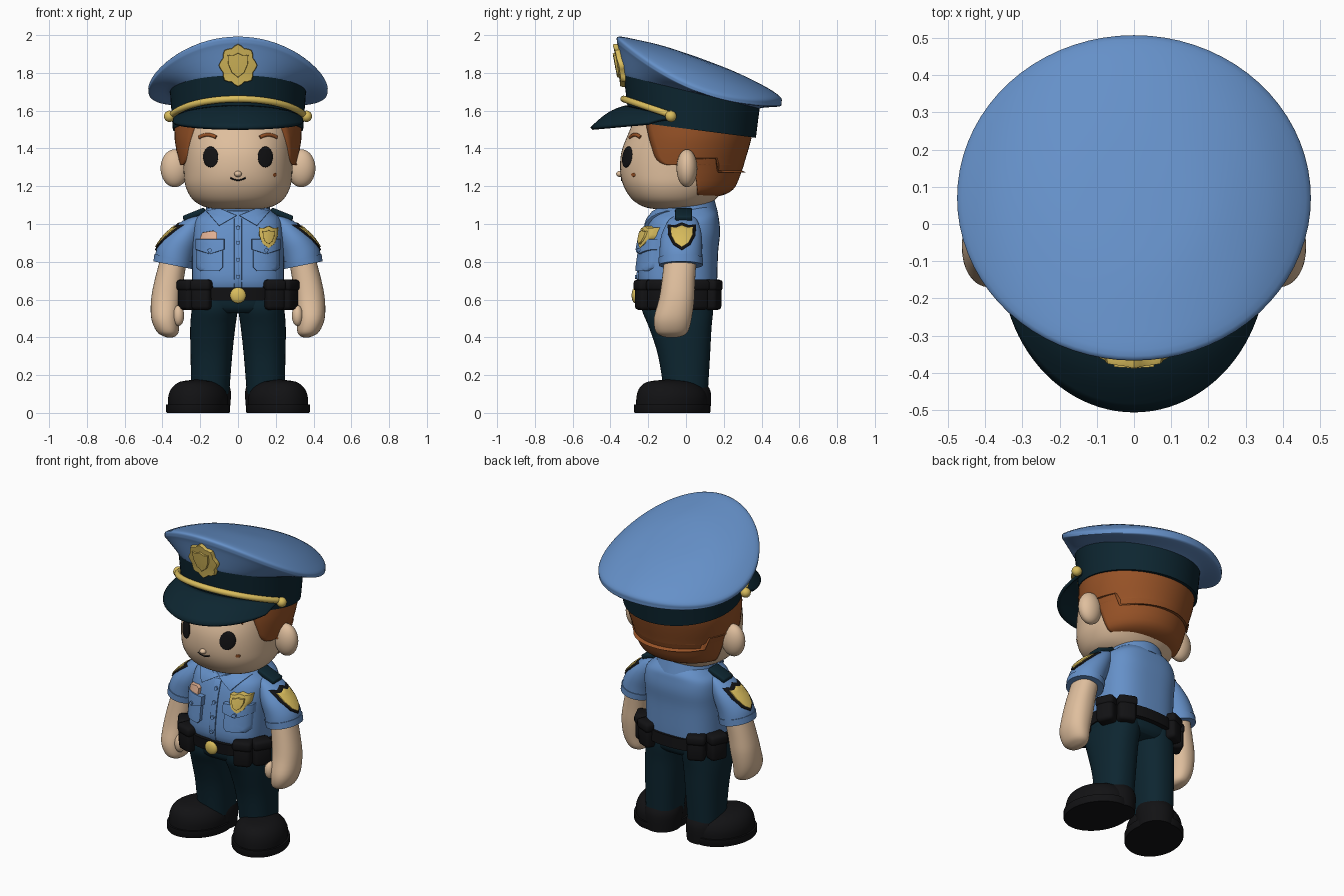
import bpy, bmesh, math
from mathutils import Vector, Matrix
from mathutils.bvhtree import BVHTree

if "Cube" in bpy.data.objects:
    bpy.data.objects.remove(bpy.data.objects["Cube"])


def mat(name, r, g, b):
    m = bpy.data.materials.new(name)
    m.diffuse_color = (r, g, b, 1)
    m.use_nodes = True
    m.node_tree.nodes["Principled BSDF"].inputs["Base Color"].default_value = m.diffuse_color
    return m


BLUE = mat("shirt blue", 0.13, 0.28, 0.58)
NAVY = mat("dark navy", 0.004, 0.019, 0.03)
SKIN = mat("skin", 0.74, 0.52, 0.34)
HAIR = mat("hair brown", 0.31, 0.085, 0.02)
GOLD = mat("gold", 0.70, 0.51, 0.11)
BLACK = mat("black", 0.006, 0.006, 0.007)
PEACH = mat("peach tag", 0.78, 0.45, 0.30)


def finish(bm, name, m, angle=50):
    bmesh.ops.recalc_face_normals(bm, faces=bm.faces[:])
    me = bpy.data.meshes.new(name)
    bm.to_mesh(me)
    bm.free()
    me.materials.append(m)
    me.shade_smooth()
    me.set_sharp_from_angle(angle=math.radians(angle))
    ob = bpy.data.objects.new(name, me)
    bpy.context.collection.objects.link(ob)
    return ob


def smooth_rings(rings, sub):
    """Catmull-Rom interpolation between a few key rings."""
    R = [tuple(r) + (0,) * (8 - len(r)) for r in rings]
    out = []
    for i in range(len(R) - 1):
        a, b, c, d = R[max(i - 1, 0)], R[i], R[i + 1], R[min(i + 2, len(R) - 1)]
        for k in range(sub):
            t = k / sub
            out.append([0.5 * (2 * q + (s - p) * t + (2 * p - 5 * q + 4 * s - w) * t * t
                               + (3 * q - p - 3 * s + w) * t ** 3) for p, q, s, w in zip(a, b, c, d)])
    return out + [R[-1]]


def skin_rows(bm, rows, closed=True):
    for a, b in zip(rows, rows[1:]):
        for i in range(len(a) if closed else len(a) - 1):
            j = (i + 1) % len(a)
            bm.faces.new((a[i], a[j], b[j], b[i]))


def loft(name, rings, m, sub=4, n=48, e=2.0, s=1, turn=None):
    """Stack of rings (z, cx, cy, rx, ry, slope_x, slope_y, side_sag), closed at both ends."""
    bm = bmesh.new()
    rows = []
    for z, cx, cy, rx, ry, sx, sy, sag in smooth_rings(rings, sub):
        row = []
        for i in range(n):
            t = 2 * math.pi * i / n
            c, d = math.cos(t), math.sin(t)
            dx = rx * math.copysign(abs(c) ** (2 / e), c)
            dy = ry * math.copysign(abs(d) ** (2 / e), d)
            row.append(bm.verts.new((s * (cx + dx), cy + dy, z + sx * dx + sy * dy - sag * c * c)))
        rows.append(row)
    skin_rows(bm, rows)
    bm.faces.new(rows[0])
    bm.faces.new(rows[-1])
    if turn:
        bm.transform(turn)
    return finish(bm, name, m)


def ball(name, c, r, m):
    bm = bmesh.new()
    bmesh.ops.create_uvsphere(bm, u_segments=28, v_segments=18, radius=1,
                              matrix=Matrix.Translation(c) @ Matrix.Diagonal((*r, 1)))
    return finish(bm, name, m)


def box(name, c, size, m, rot=Matrix(), bevel=0.015):
    bm = bmesh.new()
    bmesh.ops.create_cube(bm, size=1, matrix=Matrix.Diagonal((*size, 1)))
    bmesh.ops.bevel(bm, geom=bm.edges[:], offset=bevel, segments=2, affect='EDGES', profile=0.5)
    bm.transform(Matrix.Translation(c) @ rot)
    return finish(bm, name, m)


def tube(name, pts, r, m):
    cu = bpy.data.curves.new(name, 'CURVE')
    cu.dimensions = '3D'
    cu.bevel_depth, cu.bevel_resolution, cu.use_fill_caps = r, 3, True
    sp = cu.splines.new('POLY')
    sp.points.add(len(pts) - 1)
    for p, q in zip(sp.points, pts):
        p.co = (*q, 1)
    cu.materials.append(m)
    bpy.context.collection.objects.link(bpy.data.objects.new(name, cu))


def tree(*obs):
    return [BVHTree.FromPolygons([v.co for v in o.data.vertices],
                                 [p.vertices for p in o.data.polygons]) for o in obs]


def hit(trees, a, b, side=0):
    """Point on the surface seen from the front (side 0) or from +x / -x."""
    o, d = (Vector((side * 2, a, b)), Vector((-side, 0, 0))) if side else (Vector((a, -2, b)), Vector((0, 1, 0)))
    hits = [h for h in (t.ray_cast(o, d) for t in trees) if h[0]]
    if hits:
        return min(hits, key=lambda h: h[3])[0]
    return trees[0].find_nearest(o + d * 1.75)[0]


def decal(name, pts, trees, m, lift=0.008, side=0):
    """Raised plate that follows the surface beneath it."""
    if len(pts) < 12:
        pts = [(p[0] + (q[0] - p[0]) * k / 5, p[1] + (q[1] - p[1]) * k / 5)
               for p, q in zip(pts, pts[1:] + pts[:1]) for k in range(5)]
    out = Vector((side, 0, 0)) if side else Vector((0, -1, 0))
    ca, cb = (sum(p[i] for p in pts) / len(pts) for i in (0, 1))
    bm = bmesh.new()
    mid = bm.verts.new(hit(trees, ca, cb, side) + out * lift)
    rows = [[bm.verts.new(hit(trees, ca + (a - ca) * k, cb + (b - cb) * k, side) + out * h) for a, b in pts]
            for k, h in ((0.35, lift), (0.7, lift), (0.97, lift), (1, lift * 0.6), (1, -0.01))]
    for i in range(len(pts)):
        bm.faces.new((mid, rows[0][i], rows[0][(i + 1) % len(pts)]))
    skin_rows(bm, rows)
    return finish(bm, name, m)


def oval(cx, cz, rx, rz, wave=0, n=32):
    return [(cx + rx * (1 + wave * math.cos(8 * t)) * math.sin(t), cz + rz * (1 + wave * math.cos(8 * t)) * math.cos(t))
            for t in (2 * math.pi * i / n for i in range(n))]


def shield(cx, cz, w, h):
    return [(cx + x * w, cz + z * h) for x, z in
            ((0, 1), (.5, .8), (1, .85), (.95, .1), (.6, -.6), (0, -1), (-.6, -.6), (-.95, .1), (-1, .85), (-.5, .8))]


# Head and nose
head = loft("head", [(1.08, 0, -.06, .12, .11), (1.092, 0, -.06, .18, .165), (1.13, 0, -.065, .24, .22),
                     (1.2, 0, -.055, .278, .275), (1.28, 0, -.04, .288, .308), (1.38, 0, -.022, .292, .32),
                     (1.48, 0, 0, .295, .305), (1.56, 0, .02, .29, .29)], SKIN, n=64, e=2.2)
ball("nose", (0, -.35, 1.265), (.02, .02, .016), SKIN)

# Hair: rings (z, centre y, rx, ry, front edge y) swept round the back of the head
bm = bmesh.new()
rows = []
for z, cy, rx, ry, edge, *_ in smooth_rings([(1.57, .03, .335, .335, -.22), (1.47, .02, .337, .33, -.2),
                                             (1.4, .01, .328, .322, -.18), (1.34, 0, .315, .314, -.155),
                                             (1.312, -.003, .308, .309, -.1), (1.305, -.004, .306, .308, .03),
                                             (1.2, -.02, .284, .283, .06), (1.16, -.025, .26, .24, .06),
                                             (1.145, -.03, .22, .19, .06)], 3):
    t0 = math.asin(max(-.95, min(.95, (edge - cy) / ry)))
    rows.append([bm.verts.new((rx * math.cos(t), cy + ry * math.sin(t), z))
                 for t in (t0 + (math.pi - 2 * t0) * i / 40 for i in range(41))])
skin_rows(bm, rows, closed=False)
hair = finish(bm, "hair", HAIR)
mod = hair.modifiers.new("thickness", 'SOLIDIFY')
mod.thickness, mod.offset = 0.04, -1

# Face details
hs = tree(head)
tube("mouth", [hit(hs, x / 100, 1.232 + 8 * (x / 100) ** 2) for x in range(-4, 5)], .004, BLACK)
decal("cheek_spot", oval(.195, 1.26, .01, .01), hs, HAIR, .004)
for s in (-1, 1):
    decal("eye", oval(s * .145, 1.355, .04, .055), hs, BLACK, .008)
    tube("eyebrow", [hit(hs, s * (.115 + .015 * i), 1.458 + .004 * i * (6 - i) * .4) for i in range(7)], .01, HAIR)
    ball("ear", (s * .335, .005, 1.295), (.075, .055, .1), SKIN)

# Cap
band = loft("cap_band", [(1.5, 0, .035, .345, .335, 0, -.13), (1.7, 0, .03, .36, .36, 0, -.24)], NAVY, sub=1, n=64)
crown = loft("cap_crown", [(1.69, 0, .03, .35, .35, 0, -.24), (1.705, 0, .033, .37, .365, 0, -.25, .005),
                           (1.775, 0, .068, .46, .425, 0, -.36, .08), (1.805, 0, .07, .474, .436, 0, -.37, .1),
                           (1.835, 0, .07, .462, .425, 0, -.37, .1), (1.857, 0, .07, .36, .33, 0, -.36, .05),
                           (1.875, 0, .07, .2, .18, 0, -.36, .01), (1.88, 0, .07, .01, .01, 0, -.36)], BLUE, n=72)
bm = bmesh.new()
rows = []
for j in range(9):
    k = j / 8
    row = []
    for i in range(41):
        t = .25 + (math.pi - .5) * i / 40
        c, d = math.cos(t), math.sin(t)
        p = Vector((.345 * c, .02 - .335 * d, 1.54 + .08 * d)).lerp(Vector((.35 * c, -.1 - .4 * d, 1.54 - .035 * d)), k)
        row.append(bm.verts.new(p + Vector((0, 0, .02 * math.sin(math.pi * k) * d))))
    rows.append(row)
skin_rows(bm, rows, closed=False)
visor = finish(bm, "cap_visor", NAVY)
mod = visor.modifiers.new("thickness", 'SOLIDIFY')
mod.thickness, mod.offset = 0.018, 0
tube("cap_strap", [(.367 * math.cos(t), .03 - .36 * math.sin(t), 1.54 + .122 * math.sin(t))
                   for t in (.3 + (math.pi - .6) * i / 40 for i in range(41))], .018, GOLD)
for s in (-1, 1):
    ball("strap_button", (s * .362, -.08, 1.57), (.03, .03, .03), GOLD)
cap = tree(crown, band)
decal("cap_badge", oval(0, 1.84, .095, .105, .08), cap, GOLD, .025)
decal("cap_badge_shield", shield(0, 1.84, .055, .065), cap, GOLD, .036)

# Shirt body and collar
torso = loft("shirt", [(.62, 0, -.03, .24, .19), (.7, 0, -.045, .243, .21), (.85, 0, -.035, .243, .205),
                       (.95, 0, -.02, .243, .2), (1.02, 0, -.01, .23, .185), (1.06, 0, 0, .19, .165),
                       (1.1, 0, 0, .14, .13)], BLUE, n=64, e=2.8)
collar = loft("collar", [(1.03, 0, -.005, .185, .175, 0, .15), (1.1, 0, -.01, .165, .16, 0, .2)], BLUE, sub=1)
ts = tree(torso, collar)
decal("shirt_placket", [(-.02, .66), (.02, .66), (.02, 1.03), (-.02, 1.03)], ts, BLUE, .007)
for z in (.72, .81, .9, .98):
    decal("shirt_button", oval(0, z, .011, .011), ts, BLUE, .016)
for s in (-1, 1):
    decal("collar_flap", [(s * x, z) for x, z in ((.005, 1.045), (.1, .99), (.17, 1.07), (.1, 1.085))], ts, BLUE, .02)
    decal("pocket", [(s * x, z) for x, z in ((.08, .77), (.1, .75), (.2, .75), (.22, .77), (.22, .9), (.08, .9))], ts, BLUE, .02)
    decal("pocket_flap", [(s * x, z) for x, z in ((.072, .865), (.15, .84), (.226, .865), (.226, .92), (.072, .92))],
          ts, BLUE, .032)
    decal("pocket_button", oval(s * .15, .86, .011, .011), ts, BLUE, .042)
decal("name_tag", [(-.205, .915), (-.11, .915), (-.11, .955), (-.13, .965), (-.19, .955)], ts, PEACH, .025)
decal("chest_badge", shield(.162, .93, .052, .06), ts, GOLD, .035)
decal("chest_badge_centre", shield(.162, .93, .032, .038), ts, GOLD, .045)

# Belt and buckle
loft("belt", [(.595, 0, -.04, .252, .222), (.665, 0, -.045, .256, .224)], BLACK, sub=1, e=2.5)
ball("belt_buckle", (0, -.268, .622), (.042, .02, .042), GOLD)

# Trousers
loft("hips", [(.53, 0, -.045, .22, .165), (.56, 0, -.045, .243, .19), (.63, 0, -.045, .245, .2)], NAVY, e=2.4)

for s in (-1, 1):
    # Sleeve, hem and shoulder strap
    sleeve = loft("sleeve", [(.785, .345, -.027, .098, .113, .2), (.85, .33, -.027, .1, .113, .18), (.92, .298, -.025, .098, .11, .05),
                             (.98, .265, -.02, .085, .095, -.1), (1.03, .235, -.015, .055, .065, -.2),
                             (1.045, .22, -.01, .01, .01, -.2)], BLUE, s=s)
    loft("sleeve_hem", [(.782, .346, -.027, .102, .117, .2), (.82, .338, -.027, .104, .118, .2)], BLUE, sub=1, s=s)
    box("shoulder_strap", (s * .232, -.012, 1.05), (.125, .09, .032), NAVY, Matrix.Rotation(s * .38, 4, 'Y'), .01)
    ss = tree(sleeve)
    decal("patch_border", shield(-.022, .935, .076, .074), ss, BLACK, .008, s)
    decal("sleeve_patch", shield(-.022, .935, .06, .058), ss, GOLD, .014, s)
    # Arm and hand
    loft("arm", [(.84, .335, -.028, .07, .085), (.7, .365, -.04, .077, .088), (.6, .38, -.05, .08, .094),
                 (.5, .385, -.07, .074, .1), (.43, .372, -.075, .058, .085), (.405, .362, -.075, .03, .05),
                 (.398, .36, -.075, .005, .01)], SKIN, s=s, e=2.2)
    ball("thumb", (s * .315, -.13, .515), (.03, .035, .055), SKIN)
    # Belt pouches
    for x, y, a in ((.19, -.22, .35), (.262, -.145, 1.0), (.255, .06, -1.15), (.17, .135, -.4)):
        rot = Matrix.Rotation(s * a, 4, 'Z')
        box("pouch", (s * x, y, .62), (.105, .085, .15), BLACK, rot, .02)
        box("pouch_flap", (s * x, y, .675), (.115, .095, .06), BLACK, rot, .018)
    # Leg and shoe
    loft("trouser_leg", [(.1, .147, 0, .1, .115), (.3, .141, -.01, .11, .137), (.45, .134, -.03, .119, .165),
                         (.54, .124, -.044, .122, .188), (.6, .12, -.045, .12, .19)], NAVY, s=s, e=2.3)
    place = Matrix.Translation((s * .212, -.075, 0)) @ Matrix.Rotation(s * .33, 4, 'Z')
    loft("shoe_sole", [(0, 0, 0, .16, .2), (.006, 0, 0, .164, .204), (.045, 0, 0, .164, .204)], BLACK, sub=1, turn=place)
    loft("shoe_upper", [(.04, 0, 0, .153, .193), (.09, 0, 0, .152, .19), (.135, 0, -.005, .13, .168),
                        (.165, 0, -.015, .085, .115), (.176, 0, -.02, .01, .01)], BLACK, turn=place)
    loft("shoe_heel", [(.0, .145, .02, .1, .108), (.1, .145, .015, .108, .118), (.15, .147, .0, .1, .112)], BLACK, s=s)
